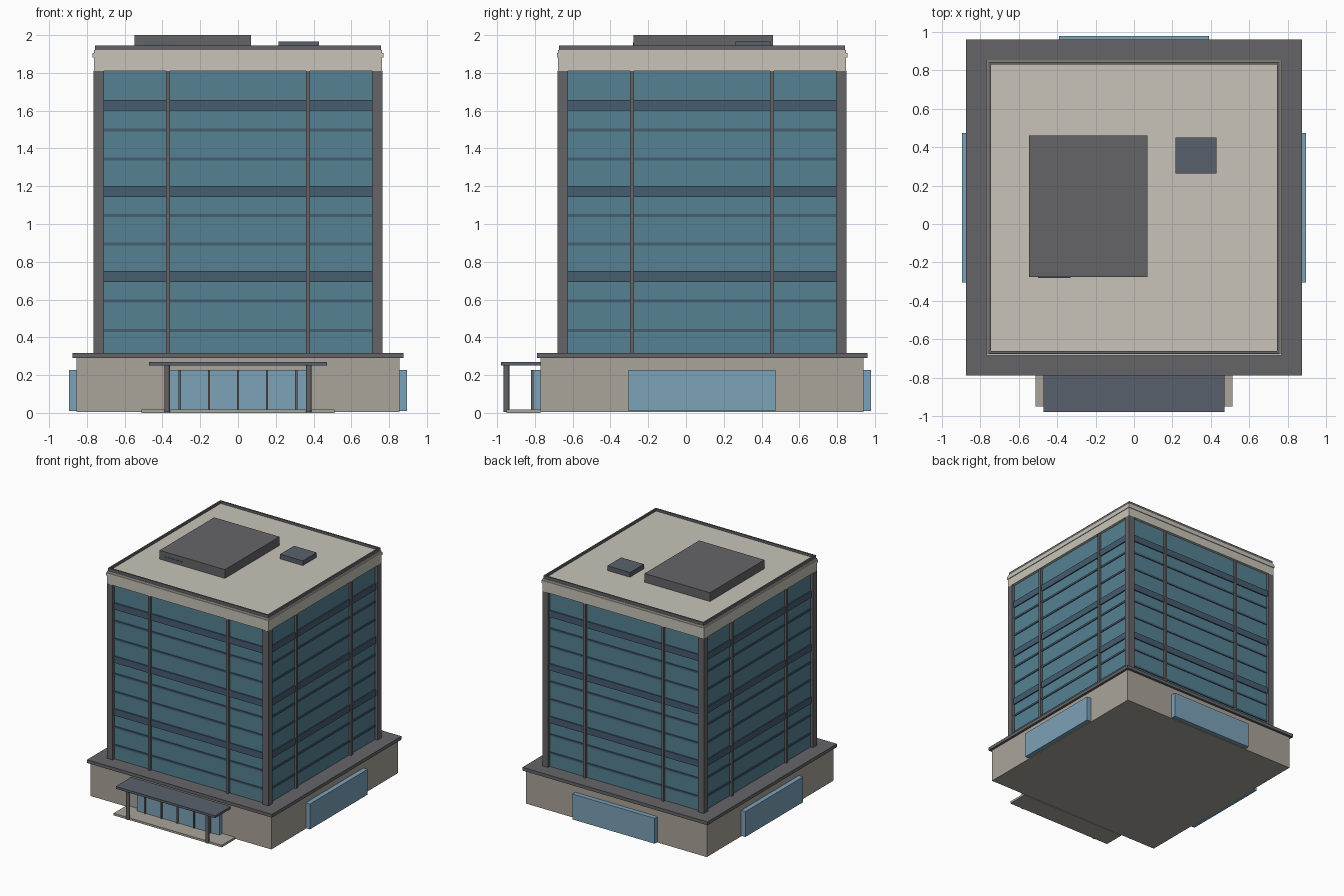
import bpy, bmesh
from mathutils import Matrix

if "Cube" in bpy.data.objects:
    bpy.data.objects.remove(bpy.data.objects["Cube"])

CY = 0.085  # centre of the building in y; the entrance projects forward


def mat(name, rgb):
    m = bpy.data.materials.new(name)
    m.diffuse_color = (*rgb, 1)
    m.use_nodes = True
    m.node_tree.nodes["Principled BSDF"].inputs["Base Color"].default_value = m.diffuse_color
    return m


STONE = mat("stone", (0.40, 0.37, 0.32))
CREAM = mat("cream", (0.58, 0.55, 0.48))
DARK = mat("dark_metal", (0.13, 0.13, 0.14))
SLATE = mat("slate", (0.10, 0.12, 0.15))
GLASS = mat("tower_glass", (0.09, 0.22, 0.29))
BAND = mat("spandrel", (0.06, 0.11, 0.16))
SHOP = mat("lobby_glass", (0.20, 0.36, 0.48))


def make(name, boxes, material):
    """One object from a list of (x0, x1, y0, y1, z0, z1) boxes."""
    bm = bmesh.new()
    for x0, x1, y0, y1, z0, z1 in boxes:
        m = Matrix.Translation(((x0 + x1) / 2, (y0 + y1) / 2, (z0 + z1) / 2))
        bmesh.ops.create_cube(bm, size=1, matrix=m @ Matrix.Diagonal((x1 - x0, y1 - y0, z1 - z0, 1)))
    me = bpy.data.meshes.new(name)
    bm.to_mesh(me)
    bm.free()
    me.materials.append(material)
    ob = bpy.data.objects.new(name, me)
    bpy.context.collection.objects.link(ob)
    return ob


def slab(h, z0, z1):
    return (-h, h, CY - h, CY + h, z0, z1)


def post(x, y, w, d, z0, z1):
    return (x - w / 2, x + w / 2, y - d / 2, y + d / 2, z0, z1)


# Podium and its ledge
make("podium", [slab(0.855, 0.005, 0.29)], STONE)
make("podium_ledge", [slab(0.875, 0.29, 0.318)], DARK)

# Tower glass, wide spandrels and thin floor lines
make("tower_glass", [slab(0.74, 0.318, 1.81)], GLASS)
make("spandrels", [slab(0.75, z - 0.028, z + 0.028) for z in (0.722, 1.172, 1.628)], BAND)
make("floor_lines", [slab(0.747, z - 0.008, z + 0.008)
                     for z in (0.437, 0.592, 0.893, 1.045, 1.345, 1.498)], BAND)

# Corner columns and facade mullions
make("corner_columns", [post(sx * 0.737, CY + sy * 0.737, 0.055, 0.055, 0.318, 1.81)
                        for sx in (-1, 1) for sy in (-1, 1)], DARK)
mullions = []
for a in (-0.37, 0.37):
    for s in (-1, 1):
        mullions.append(post(a, CY + s * 0.745, 0.022, 0.03, 0.318, 1.81))
        mullions.append(post(s * 0.745, CY + a, 0.03, 0.022, 0.318, 1.81))
make("facade_mullions", mullions, DARK)

# Crown band, trim and roof
make("crown_band", [slab(0.763, 1.81, 1.92)], CREAM)
make("crown_trim", [slab(0.769, 1.882, 1.906)], CREAM)
make("roof_deck", [slab(0.746, 1.91, 1.925)], CREAM)

# Parapet rim around the roof
o, i, z0, z1 = 0.758, 0.745, 1.915, 1.945
make("parapet", [(-o, o, CY - o, CY - i, z0, z1), (-o, o, CY + i, CY + o, z0, z1),
                 (-o, -i, CY - i, CY + i, z0, z1), (i, o, CY - i, CY + i, z0, z1)], DARK)

# Rooftop plant
make("plant_room", [(-0.548, 0.07, -0.277, 0.46, 1.92, 2.0)], DARK)
make("plant_vent", [(-0.50, -0.33, -0.281, -0.27, 1.935, 1.96)], SLATE)
make("roof_unit", [(0.215, 0.43, 0.262, 0.45, 1.92, 1.965)], SLATE)

# Ground floor glazing on all four sides
w, d = 0.39, 0.04
glazing = []
for s in (-1, 1):
    glazing.append(post(0, CY + s * 0.855, 2 * w, 2 * d, 0.01, 0.227))
    glazing.append(post(s * 0.855, CY, 2 * d, 2 * w, 0.01, 0.227))
make("lobby_glazing", glazing, SHOP)

# Entrance: step, door mullions, canopy and round columns
make("entrance_step", [(-0.512, 0.512, -0.95, -0.77, 0, 0.018)], STONE)
make("door_mullions", [post(k * 0.154, -0.812, 0.012, 0.018, 0.018, 0.227)
                       for k in range(-2, 3)], DARK)
make("canopy", [(-0.47, 0.47, -0.98, -0.765, 0.25, 0.27)], SLATE)
for side, x in (("left", -0.375), ("right", 0.375)):
    bpy.ops.mesh.primitive_cylinder_add(vertices=24, radius=0.015, depth=0.245,
                                        location=(x, -0.95, 0.1275))
    col = bpy.context.object
    col.name = f"canopy_column_{side}"
    col.data.materials.append(DARK)
    bpy.ops.object.shade_smooth_by_angle()
